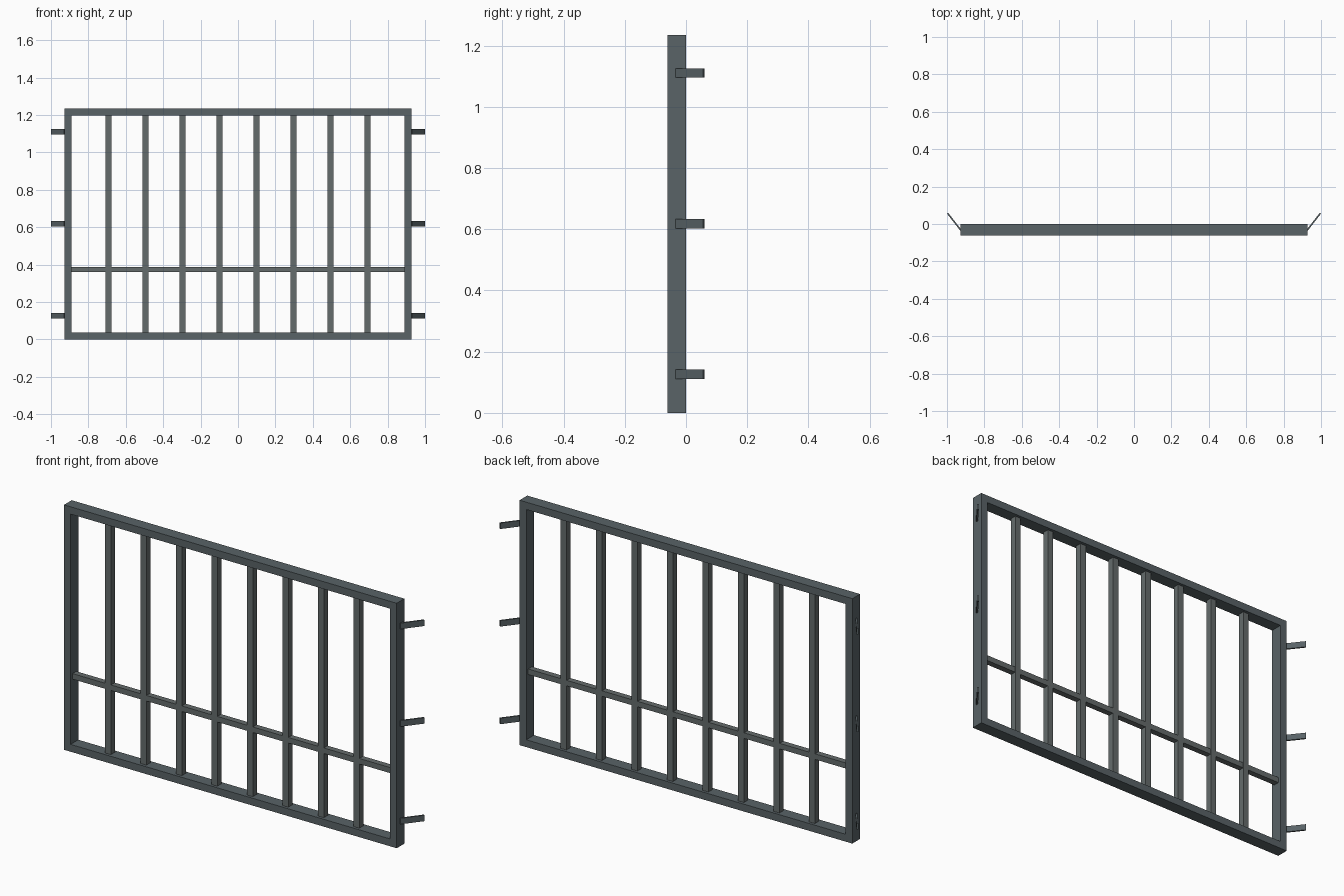
import bpy
from math import atan2, hypot
from mathutils import Matrix, Vector

if "Cube" in bpy.data.objects:
    bpy.data.objects.remove(bpy.data.objects["Cube"])


def paint(name, color):
    m = bpy.data.materials.new(name)
    m.diffuse_color = color
    m.use_nodes = True
    m.node_tree.nodes["Principled BSDF"].inputs["Base Color"].default_value = m.diffuse_color
    return m


FRAME = paint("frame_steel", (0.10, 0.125, 0.135, 1))
BAR = paint("bar_steel", (0.13, 0.15, 0.15, 1))

W, H = 0.928, 1.235          # half width and height of the frame
T = 0.037                    # frame profile width
Y0, Y1 = -0.061, 0.0         # frame front and back
YC = (Y0 + Y1) / 2
S = 0.032                    # bar thickness


def mesh_object(name, verts, faces, mat):
    me = bpy.data.meshes.new(name)
    me.from_pydata(verts, [], faces)
    me.materials.append(mat)
    ob = bpy.data.objects.new(name, me)
    bpy.context.collection.objects.link(ob)
    return ob


def box(name, center, size, mat, turn=0.0):
    bpy.ops.mesh.primitive_cube_add(size=1)
    ob = bpy.context.object
    ob.name = name
    ob.data.transform(Matrix.Diagonal((*size, 1)))
    ob.location = center
    ob.rotation_euler.z = turn
    ob.data.materials.append(mat)
    return ob


# Outer frame: one welded rectangular ring
def loop(inset, y):
    x, lo, hi = W - inset, inset, H - inset
    return [(-x, y, lo), (x, y, lo), (x, y, hi), (-x, y, hi)]


verts = loop(0, Y0) + loop(T, Y0) + loop(T, Y1) + loop(0, Y1)
faces = [(4 * r + i, 4 * r + (i + 1) % 4,
          4 * ((r + 1) % 4) + (i + 1) % 4, 4 * ((r + 1) % 4) + i)
         for r in range(4) for i in range(4)]
mesh_object("outer_frame", verts, faces, FRAME)

# Eight square upright bars
for i in range(8):
    box(f"upright_bar_{i + 1}", ((i - 3.5) * 0.198, YC, H / 2),
        (S, S, H - 2 * T), BAR)

# Horizontal cross bar between the uprights and side posts
box("cross_bar", (0, YC, 0.374), (2 * (W - T), S - 0.002, 0.028), BAR)

# Slanted wall anchors, three per side
start, end = Vector((0.927, -0.032)), Vector((0.997, 0.058))
mid, d = (start + end) / 2, end - start
for side, s in (("left", -1), ("right", 1)):
    for i, z in enumerate((0.126, 0.618, 1.11)):
        box(f"wall_anchor_{side}_{i + 1}", (s * mid.x, mid.y, z),
            (hypot(*d), 0.008, 0.03), FRAME, atan2(d.y, s * d.x))
